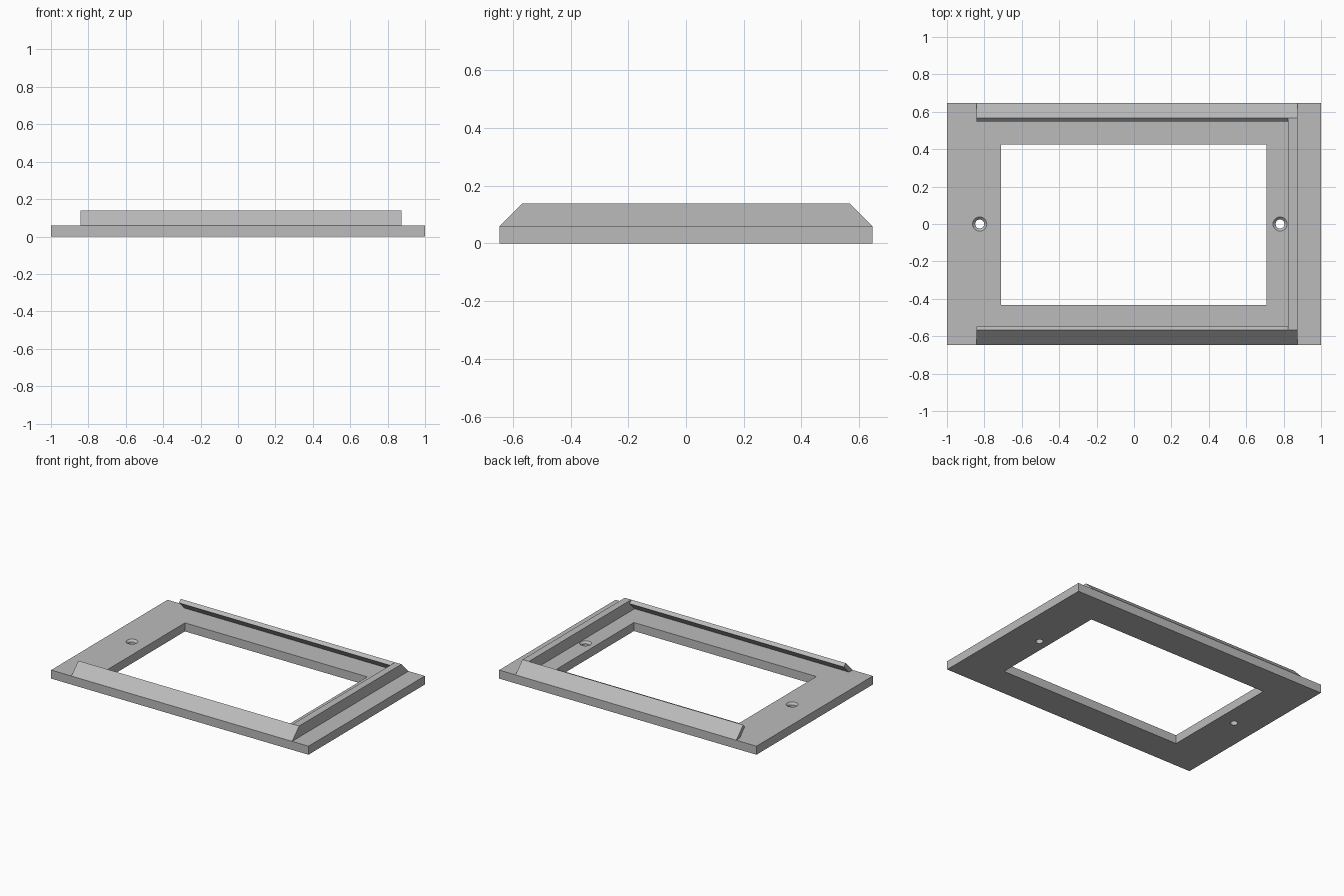
import bpy, bmesh
from mathutils import Matrix

if "Cube" in bpy.data.objects:
    bpy.data.objects.remove(bpy.data.objects["Cube"], do_unlink=True)

HALF_Y = 0.646
BASE_Z = 0.06
TOP_Z = 0.138
PEAK_Y = HALF_Y - (TOP_Z - BASE_Z)   # 45 degree outer slope
LIP = 0.02                           # bevelled edge of the undercut lip
RAIL_START, WALL_IN, WALL_OUT = -0.843, 0.823, 0.873

grey = bpy.data.materials.new("plain_grey")
grey.use_nodes = True
colour = (0.5, 0.5, 0.5, 1)
grey.diffuse_color = colour
grey.node_tree.nodes["Principled BSDF"].inputs["Base Color"].default_value = colour


def finish(name, bm):
    bmesh.ops.recalc_face_normals(bm, faces=bm.faces)
    mesh = bpy.data.meshes.new(name)
    bm.to_mesh(mesh)
    bm.free()
    mesh.materials.append(grey)
    obj = bpy.data.objects.new(name, mesh)
    bpy.context.collection.objects.link(obj)
    return obj


def box(name, x0, x1, y0, y1, z0, z1):
    bm = bmesh.new()
    place = Matrix.Translation(((x0 + x1) / 2, (y0 + y1) / 2, (z0 + z1) / 2))
    size = Matrix.Diagonal((x1 - x0, y1 - y0, z1 - z0, 1))
    bmesh.ops.create_cube(bm, size=1, matrix=place @ size)
    return finish(name, bm)


def cone(name, x, r0, r1, z0, z1):
    bm = bmesh.new()
    bmesh.ops.create_cone(bm, cap_ends=True, segments=32, radius1=r0, radius2=r1,
                          depth=z1 - z0, matrix=Matrix.Translation((x, 0, (z0 + z1) / 2)))
    return finish(name, bm)


def extrude_x(name, profile, x0, x1):
    """Extrude a closed (y, z) profile along x."""
    bm = bmesh.new()
    face = bm.faces.new([bm.verts.new((x0, y, z)) for y, z in profile])
    new = bmesh.ops.extrude_face_region(bm, geom=[face])["geom"]
    verts = [v for v in new if isinstance(v, bmesh.types.BMVert)]
    bmesh.ops.translate(bm, verts=verts, vec=(x1 - x0, 0, 0))
    return finish(name, bm)


def cut(target, cutter):
    cutter.hide_render = True
    mod = target.modifiers.new("cut", "BOOLEAN")
    mod.operation, mod.solver, mod.object = "DIFFERENCE", "EXACT", cutter
    bpy.context.view_layer.objects.active = target
    bpy.ops.object.modifier_apply(modifier=mod.name)
    bpy.data.objects.remove(cutter, do_unlink=True)


# Base plate with rectangular window
plate = box("base_plate", -1, 1, -HALF_Y, HALF_Y, 0, BASE_Z)
cut(plate, box("window_cutter", -0.71, 0.708, -0.433, 0.425, -0.1, 0.2))

# Countersunk screw holes
for x in (-0.825, 0.781):
    cut(plate, cone("hole_cutter", x, 0.024, 0.024, -0.1, 0.2))
    cut(plate, cone("countersink_cutter", x, 0.024, 0.05, 0.046, 0.072))

# Undercut sloping rails along both long sides
lip_y, lip_z = PEAK_Y - LIP, TOP_Z - LIP
rail = [(HALF_Y, BASE_Z), (PEAK_Y, TOP_Z), (lip_y, lip_z),
        (lip_y + lip_z - BASE_Z, BASE_Z)]
for name, side in (("front_rail", -1), ("back_rail", 1)):
    extrude_x(name, [(side * y, z) for y, z in rail], RAIL_START, WALL_IN)

# End stop wall joining the rails
extrude_x("end_stop", [(-HALF_Y, BASE_Z), (HALF_Y, BASE_Z),
                       (PEAK_Y, TOP_Z), (-PEAK_Y, TOP_Z)], WALL_IN, WALL_OUT)
